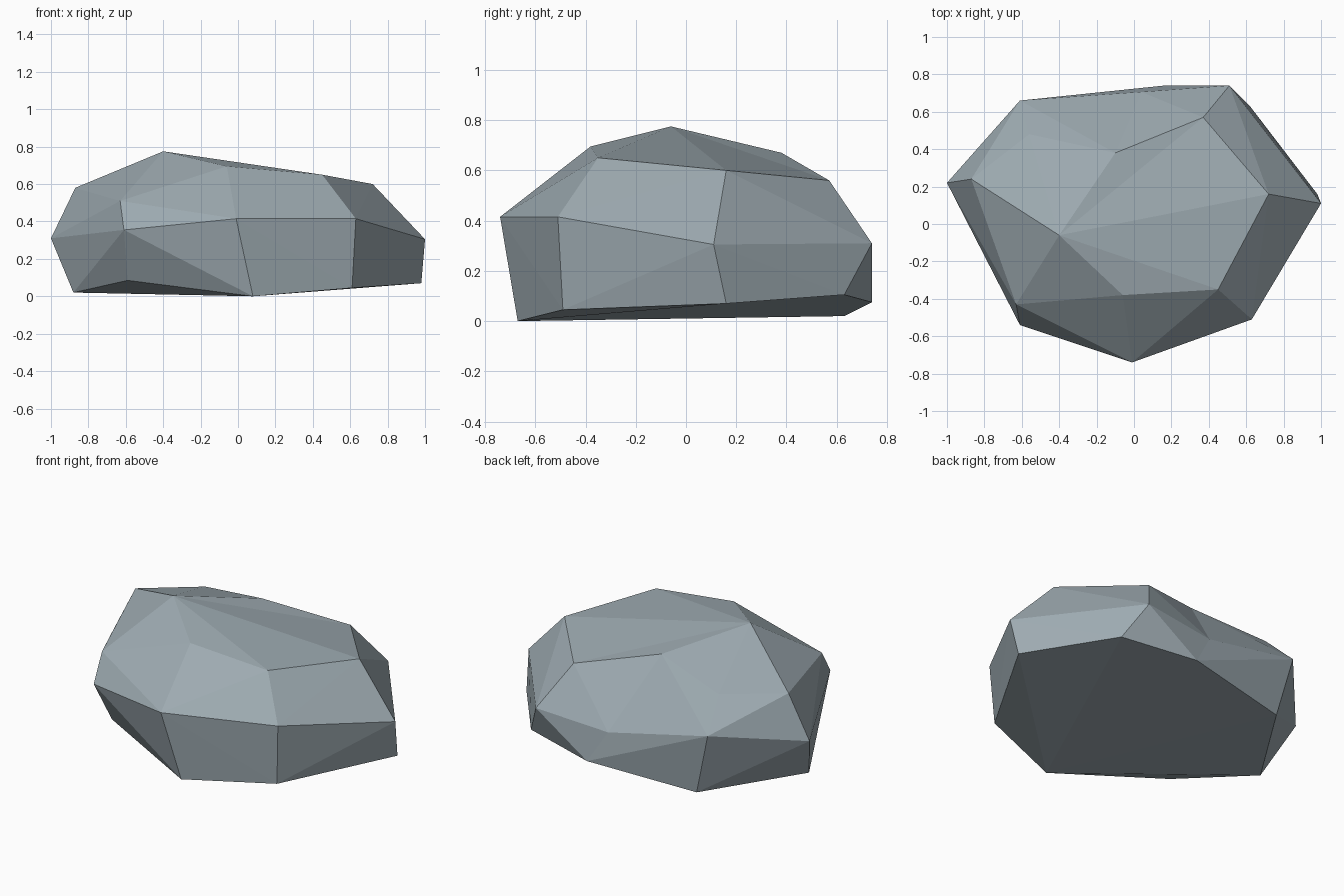
import bpy
import bmesh
from mathutils import Vector

if "Cube" in bpy.data.objects:
    bpy.data.objects.remove(bpy.data.objects["Cube"])

# Rock outline: three matching rings of eight points (left, then round by the front)
upper_ring = [(-.87, .24, .58), (-.63, -.43, .51), (-.06, -.38, .695), (.45, -.35, .65),
              (.72, .16, .6), (.37, .57, .56), (-.1, .38, .67), (-.56, .48, .582)]
middle_ring = [(-1, .22, .31), (-.61, -.54, .355), (-.01, -.74, .415), (.63, -.51, .415),
               (1, .11, .305), (.51, .74, .31), (.04, .706, .272), (-.61, .66, .404)]
lower_ring = [(-.88, .054, .02), (-.59, -.39, .085), (.08, -.67, 0), (.61, -.49, .045),
              (.98, .16, .07), (.62, .63, .105), (.16, .74, .075), (-.514, .63, .02)]
peak_point = (-.4, -.06, .775)

bm = bmesh.new()
upper, middle, lower = ([bm.verts.new(p) for p in ring]
                        for ring in (upper_ring, middle_ring, lower_ring))
peak = bm.verts.new(peak_point)


def facet(a, b, c, d):
    """Split a four-sided facet along the diagonal that bulges outward."""
    normal = (b.co - a.co).cross(c.co - a.co)
    if normal.dot(d.co - a.co) <= 0:
        triangles = ((a, b, c), (a, c, d))
    else:
        triangles = ((a, b, d), (b, c, d))
    for t in triangles:
        bm.faces.new(t)


# Side facets and crown
for i in range(8):
    j = (i + 1) % 8
    facet(lower[i], lower[j], middle[j], middle[i])
    facet(middle[i], middle[j], upper[j], upper[i])
    bm.faces.new((upper[i], upper[j], peak))

# Underside, fanned from the lowest point
for k in range(1, 7):
    bm.faces.new((lower[2], lower[(3 + k) % 8], lower[(2 + k) % 8]))

bmesh.ops.recalc_face_normals(bm, faces=bm.faces)
mesh = bpy.data.meshes.new("rock")
bm.to_mesh(mesh)
bm.free()

# Single blue-grey stone colour, flat faces
stone = bpy.data.materials.new("blue grey stone")
stone.diffuse_color = (.34, .405, .44, 1)
stone.use_nodes = True
stone.node_tree.nodes["Principled BSDF"].inputs["Base Color"].default_value = stone.diffuse_color
mesh.materials.append(stone)
rock = bpy.data.objects.new("rock", mesh)
bpy.context.collection.objects.link(rock)
